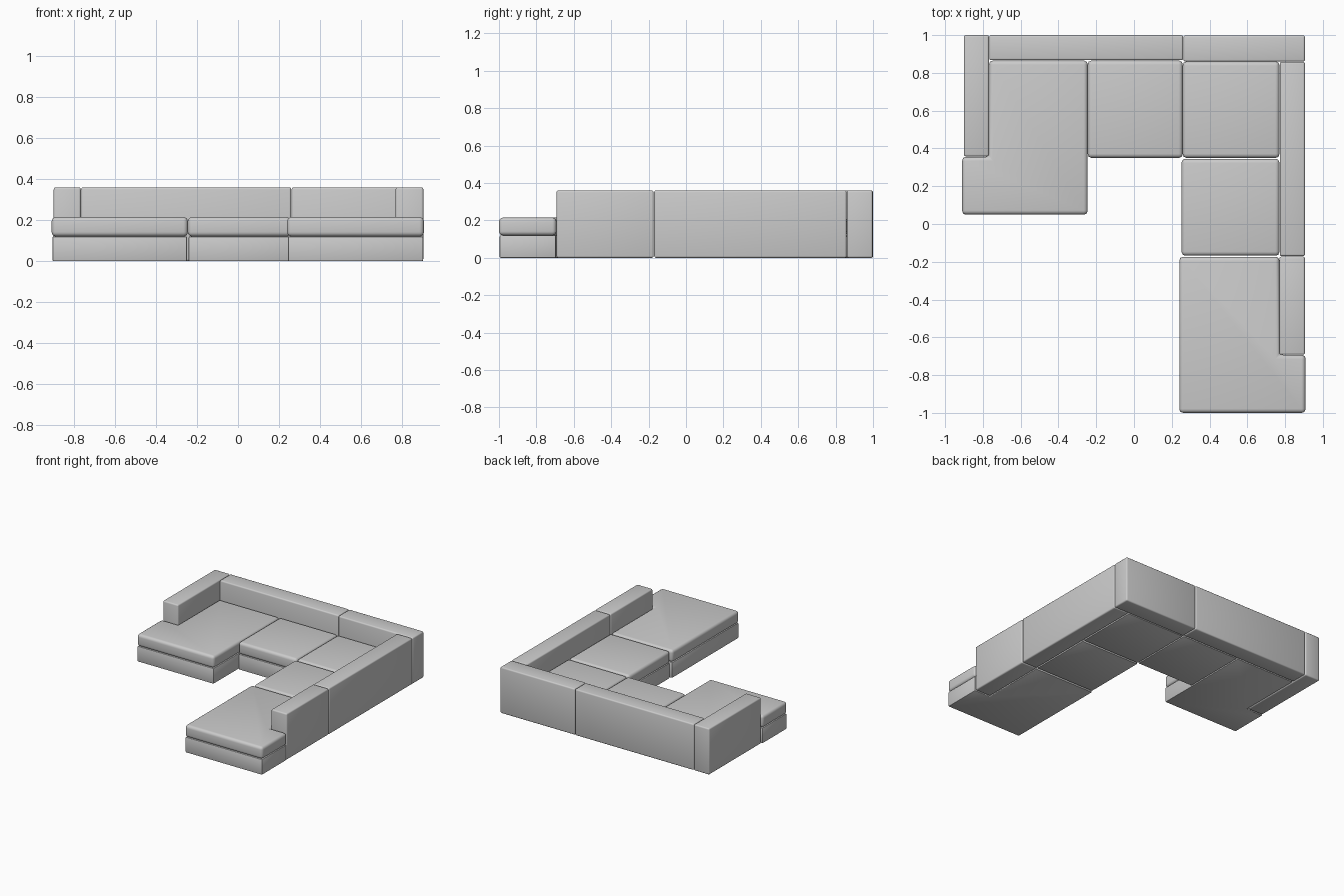
import bpy
import bmesh

default_cube = bpy.data.objects.get("Cube")
if default_cube:
    bpy.data.objects.remove(default_cube, do_unlink=True)

fabric = bpy.data.materials.new("grey fabric")
fabric.use_nodes = True
GREY = (0.6, 0.6, 0.6, 1.0)
fabric.diffuse_color = GREY
fabric.node_tree.nodes["Principled BSDF"].inputs["Base Color"].default_value = GREY

BASE_TOP, SEAT_TOP, BACK_TOP = 0.12, 0.215, 0.36


def slab(name, outline, z0, z1, radius, segments):
    """Extrude a counter-clockwise outline and round its edges."""
    bm = bmesh.new()
    bottom = bm.faces.new([bm.verts.new((x, y, z0)) for x, y in outline])
    top = bmesh.ops.extrude_face_region(bm, geom=[bottom])["geom"]
    for v in top:
        if isinstance(v, bmesh.types.BMVert):
            v.co.z = z1
    bmesh.ops.recalc_face_normals(bm, faces=bm.faces)
    mesh = bpy.data.meshes.new(name)
    bm.to_mesh(mesh)
    bm.free()
    mesh.materials.append(fabric)
    obj = bpy.data.objects.new(name, mesh)
    bpy.context.collection.objects.link(obj)
    bevel = obj.modifiers.new("rounded edges", "BEVEL")
    bevel.width = radius
    bevel.segments = segments
    bevel.limit_method = "ANGLE"
    bpy.ops.object.select_all(action="DESELECT")
    obj.select_set(True)
    bpy.context.view_layer.objects.active = obj
    bpy.ops.object.modifier_apply(modifier=bevel.name)
    bpy.ops.object.shade_smooth_by_angle(angle=0.7)
    return obj


def rect(x0, x1, y0, y1):
    return [(x0, y0), (x1, y0), (x1, y1), (x0, y1)]


def inset(outline, d):
    """Pull a right-angled outline inwards by d."""
    result = []
    for i, (x, y) in enumerate(outline):
        px, py = outline[i - 1]
        nx, ny = outline[(i + 1) % len(outline)]
        # Inward normals of the two edges that meet here
        for ax, ay, bx, by in ((px, py, x, y), (x, y, nx, ny)):
            if abs(bx - ax) > abs(by - ay):
                dy = d if bx > ax else -d
            else:
                dx = -d if by > ay else d
        result.append((x + dx, y + dy))
    return result


# Seats: chaises wrap around the ends of their arms
seats = {
    "right_chaise": [(-0.91, 0.05), (-0.245, 0.05), (-0.245, 0.865),
                     (-0.767, 0.865), (-0.767, 0.355), (-0.91, 0.355)],
    "middle_seat": rect(-0.245, 0.258, 0.35, 0.865),
    "corner_seat": rect(0.258, 0.77, 0.35, 0.86),
    "side_seat": rect(0.252, 0.77, -0.168, 0.345),
    "left_chaise": [(0.24, -1.0), (0.908, -1.0), (0.908, -0.693),
                    (0.77, -0.693), (0.77, -0.174), (0.24, -0.174)],
}
for name, outline in seats.items():
    slab(name + "_base", inset(outline, 0.004), 0, BASE_TOP, 0.005, 2)
    slab(name + "_cushion", outline, BASE_TOP, SEAT_TOP, 0.022, 4)

# Backs and arms standing on the floor
backs = {
    "right_arm": rect(-0.90, -0.768, 0.358, 1.0),
    "rear_back": rect(-0.766, 0.26, 0.867, 1.0),
    "corner_back": rect(0.262, 0.905, 0.86, 0.998),
    "side_back": rect(0.772, 0.905, -0.17, 0.858),
    "left_arm": rect(0.77, 0.905, -0.692, -0.173),
}
for name, outline in backs.items():
    slab(name, outline, 0, BACK_TOP, 0.01, 3)
